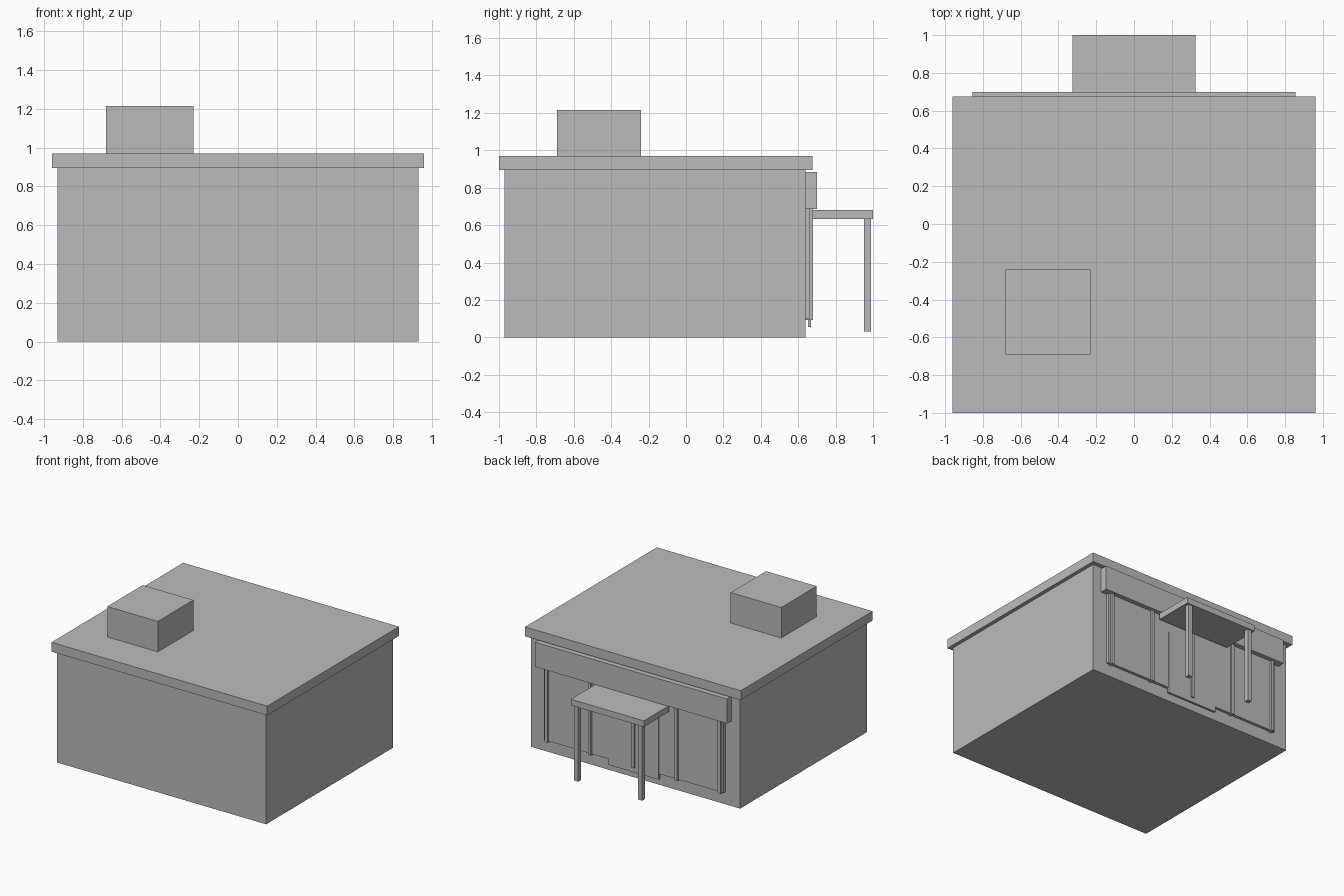
import bpy

old = bpy.data.objects.get("Cube")
if old:
    bpy.data.objects.remove(old, do_unlink=True)

# One plain grey for the whole building
grey = bpy.data.materials.new("plain_grey")
grey.use_nodes = True
colour = (0.5, 0.5, 0.5, 1)
grey.diffuse_color = colour
grey.node_tree.nodes["Principled BSDF"].inputs["Base Color"].default_value = colour


def box(name, x, y, z):
    """Add a box spanning the given (low, high) range on each axis."""
    spans = (x, y, z)
    bpy.ops.mesh.primitive_cube_add(size=1, location=[(a + b) / 2 for a, b in spans])
    ob = bpy.context.object
    ob.name = name
    ob.scale = [b - a for a, b in spans]
    bpy.ops.object.transform_apply(location=False, rotation=False, scale=True)
    ob.data.materials.append(grey)
    return ob


def centred(x, width):
    return (x - width / 2, x + width / 2)


WALL = 0.64  # plane of the entrance wall

# Main block, overhanging roof slab and rooftop unit
box("main_walls", (-0.93, 0.93), (-0.97, WALL), (0, 0.9))
box("roof_slab", (-0.96, 0.96), (-1.0, 0.675), (0.895, 0.97))
box("rooftop_unit", (-0.68, -0.23), (-0.69, -0.24), (0.97, 1.215))

# Shopfront: fascia board, glazing, door and mullions
box("fascia_board", (-0.855, 0.855), (WALL, 0.70), (0.687, 0.885))
box("shop_window", (-0.80, 0.80), (WALL, 0.663), (0.10, 0.69))
box("entrance_door", (-0.225, 0.225), (0.652, 0.668), (0.055, 0.57))
for i in range(-2, 3):
    box(f"mullion_{i + 3}", centred(i * 0.385, 0.025), (WALL, 0.679), (0.093, 0.69))

# Entrance canopy on two posts
box("canopy", (-0.325, 0.325), (0.68, 1.0), (0.633, 0.682))
for side, x in (("left", 0.285), ("right", -0.285)):
    box(f"canopy_post_{side}", centred(x, 0.037), (0.953, 0.99), (0.03, 0.635))
